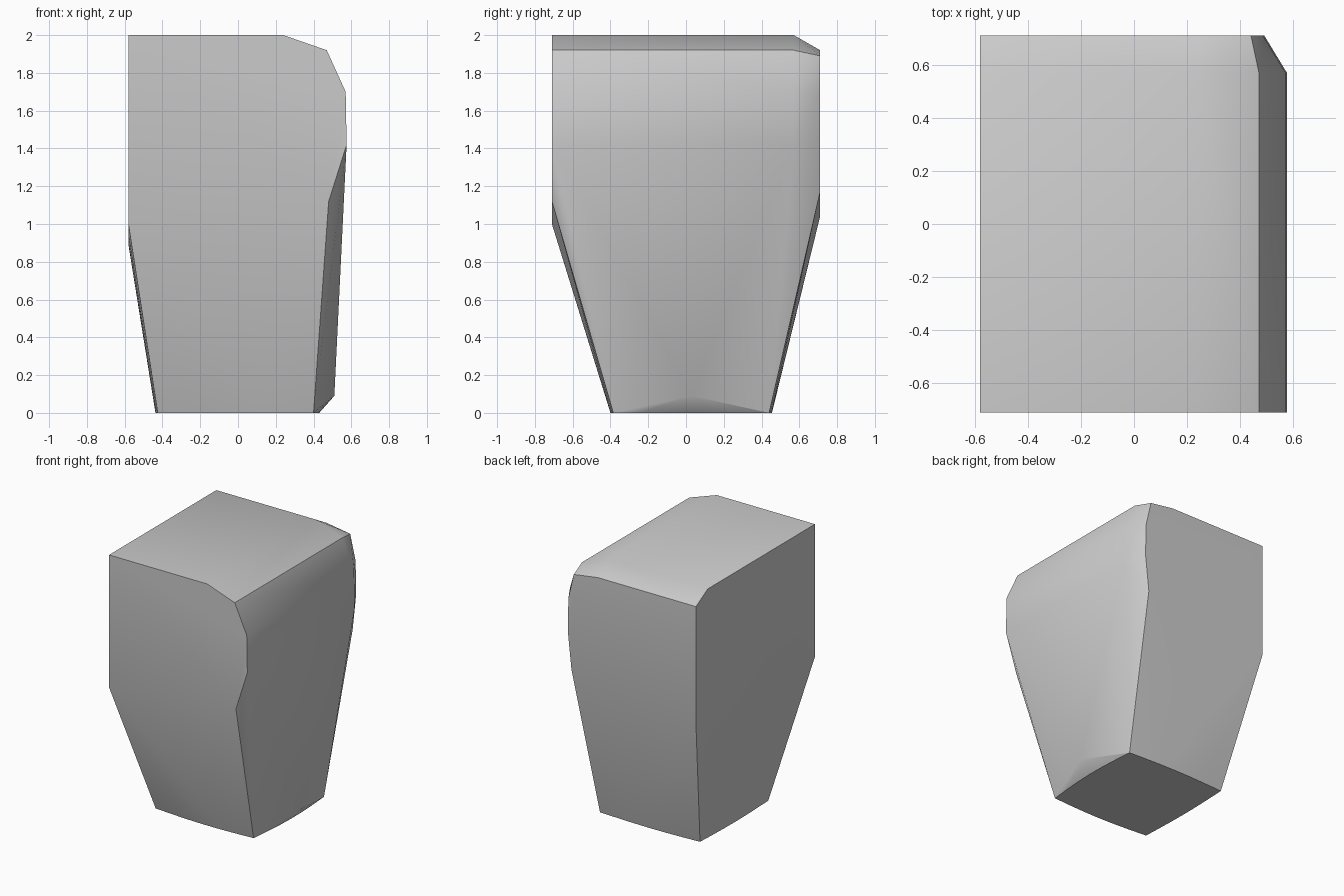
import bpy, bmesh, math
from mathutils import Vector

if "Cube" in bpy.data.objects:
    bpy.data.objects.remove(bpy.data.objects["Cube"], do_unlink=True)

FRONT, BACK, LEFT = -0.71, 0.71, -0.58
SHOULDER = 0.57   # depth where the rear bevel begins


def plate(outline, y):
    """Upright outline of (x, z) pairs at depth y."""
    return [Vector((x, y, z)) for x, z in outline]


def bowed(a, b, bulge, steps=6):
    """Edge from a to b that swells outward at its middle."""
    a, b, bulge = Vector(a), Vector(b), Vector(bulge)
    return [a.lerp(b, i / steps) + bulge * math.sin(math.pi * i / steps)
            for i in range(steps + 1)]


# Rounded side profile shared by the front and the shoulder
side = [(0.24, 2), (0.47, 1.92), (0.57, 1.7), (0.575, 1.42)]
points = plate([(LEFT, 2), (LEFT, 1.0), (0.48, 1.12)] + side, FRONT)
points += plate([(LEFT, 2)] + side, SHOULDER)

# Smaller bevelled rear outline
points += plate([(LEFT, 1.92), (0.24, 1.92), (0.44, 1.89), (0.485, 1.7),
                 (0.49, 1.45), (0.46, 1.17), (LEFT, 1.04)], BACK)

# Bowed left waist and narrow bowed foot
points += bowed((LEFT, FRONT, 1.0), (LEFT, BACK, 1.04), (0, 0, -0.13))
corners = [(-0.425, -0.375, 0), (0.40, -0.385, 0), (0.41, 0.44, 0), (-0.425, 0.44, 0)]
bulges = [(0, -0.02, 0), (0.025, 0, 0), (0, 0.015, 0), (-0.012, 0, 0)]
for i, bulge in enumerate(bulges):
    points += bowed(corners[i], corners[(i + 1) % len(corners)], bulge)

# Raised point above the foot on the right side
points.append(Vector((0.51, 0.03, 0.09)))

# Skin the outlines into one closed block
bm = bmesh.new()
for p in points:
    bm.verts.new(p)
bmesh.ops.remove_doubles(bm, verts=bm.verts, dist=0.001)
hull = bmesh.ops.convex_hull(bm, input=bm.verts)
spare = {v for v in hull["geom_interior"] + hull["geom_unused"]
         if isinstance(v, bmesh.types.BMVert)}
bmesh.ops.delete(bm, geom=list(spare), context="VERTS")
bmesh.ops.dissolve_limit(bm, angle_limit=math.radians(0.5),
                         verts=bm.verts, edges=bm.edges)
bmesh.ops.recalc_face_normals(bm, faces=bm.faces)
mesh = bpy.data.meshes.new("tapered_block")
bm.to_mesh(mesh)
bm.free()

# Plain grey surface
grey = bpy.data.materials.new("plain_grey")
grey.use_nodes = True
colour = (0.6, 0.6, 0.6, 1)
grey.diffuse_color = colour
grey.node_tree.nodes["Principled BSDF"].inputs["Base Color"].default_value = colour
mesh.materials.append(grey)

block = bpy.data.objects.new("tapered_block", mesh)
bpy.context.collection.objects.link(block)
bpy.ops.object.select_all(action="DESELECT")
block.select_set(True)
bpy.context.view_layer.objects.active = block
bpy.ops.object.shade_smooth_by_angle(angle=math.radians(30))
